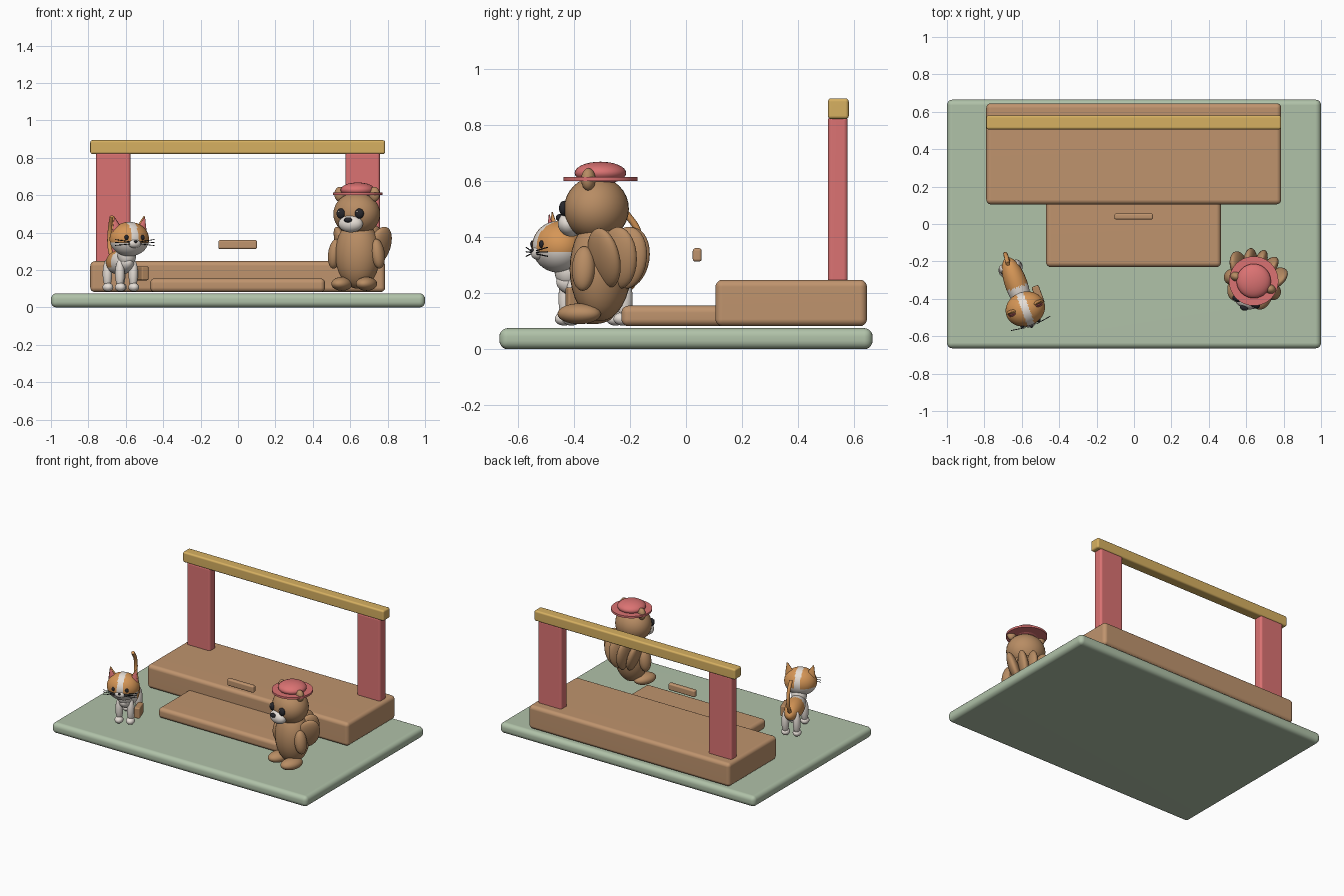
import bpy, bmesh
from math import radians
from mathutils import Matrix, Vector, Euler

if "Cube" in bpy.data.objects:
    bpy.data.objects.remove(bpy.data.objects["Cube"], do_unlink=True)


def material(name, *srgb):
    m = bpy.data.materials.new(name)
    m.use_nodes = True
    col = [((c + 0.055) / 1.055) ** 2.4 for c in srgb] + [1]
    m.diffuse_color = col
    m.node_tree.nodes["Principled BSDF"].inputs["Base Color"].default_value = col
    return m


GREEN = material("sage green", 0.69, 0.76, 0.66)
WOOD = material("wood brown", 0.75, 0.58, 0.43)
RED = material("soft red", 0.86, 0.45, 0.45)
GOLD = material("gold", 0.84, 0.69, 0.38)
FUR = material("brown fur", 0.72, 0.55, 0.39)
ORANGE = material("orange fur", 0.84, 0.59, 0.34)
WHITE = material("warm white", 0.90, 0.87, 0.84)
DARK = material("dark charcoal", 0.15, 0.15, 0.17)
WORLD = Matrix.Identity(4)


def finish(bm, name, frame, loc, rot, mats):
    me = bpy.data.meshes.new(name)
    bm.to_mesh(me)
    bm.free()
    for m in mats:
        me.materials.append(m)
    ob = bpy.data.objects.new(name, me)
    bpy.context.collection.objects.link(ob)
    turn = Euler([radians(a) for a in rot]).to_matrix().to_4x4()
    ob.matrix_world = frame @ Matrix.Translation(loc) @ turn
    bpy.ops.object.select_all(action="DESELECT")
    ob.select_set(True)
    bpy.context.view_layer.objects.active = ob
    bpy.ops.object.shade_smooth_by_angle(angle=radians(40))
    return ob


def box(name, lo, hi, mat, bevel, frame=WORLD):
    lo, hi = Vector(lo), Vector(hi)
    bm = bmesh.new()
    bmesh.ops.create_cube(bm, size=1)
    bmesh.ops.scale(bm, vec=hi - lo, verts=bm.verts)
    bmesh.ops.bevel(bm, geom=bm.edges[:], offset=bevel, segments=5,
                    profile=0.5, affect="EDGES")
    ob = finish(bm, name, frame, (lo + hi) / 2, (0, 0, 0), [mat])
    ob.modifiers.new("even shading", "WEIGHTED_NORMAL").keep_sharp = True
    return ob


def ball(name, loc, radii, mats, frame, rot=(0, 0, 0), rule=None, segs=32):
    """Ellipsoid; rule picks a material from the face centre."""
    bm = bmesh.new()
    bmesh.ops.create_uvsphere(bm, u_segments=segs, v_segments=segs // 2, radius=1)
    bmesh.ops.scale(bm, vec=radii, verts=bm.verts)
    if rule:
        for f in bm.faces:
            f.material_index = rule(f.calc_center_median())
    return finish(bm, name, frame, loc, rot, mats)


def cone(name, loc, r1, r2, depth, mat, frame, rot=(0, 0, 0), flat=1, sides=32):
    bm = bmesh.new()
    bmesh.ops.create_cone(bm, cap_ends=True, segments=sides, radius1=r1,
                          radius2=r2, depth=depth)
    bmesh.ops.scale(bm, vec=(1, flat, 1), verts=bm.verts)
    return finish(bm, name, frame, loc, rot, [mat])


def tube(name, points, radius, mat, frame):
    cu = bpy.data.curves.new(name, "CURVE")
    cu.dimensions = "3D"
    cu.bevel_depth = radius
    cu.bevel_resolution = 3
    cu.use_fill_caps = True
    sp = cu.splines.new("BEZIER")
    sp.bezier_points.add(len(points) - 1)
    for bp, p in zip(sp.bezier_points, points):
        bp.co = p
        bp.handle_left_type = bp.handle_right_type = "AUTO"
    cu.materials.append(mat)
    ob = bpy.data.objects.new(name, cu)
    bpy.context.collection.objects.link(ob)
    ob.matrix_world = frame


SIDES = (("left", 1), ("right", -1))

# Stage and frame
box("ground_slab", (-1, -0.665, 0), (1, 0.665, 0.075), GREEN, 0.03)
box("front_step", (-0.47, -0.23, 0.082), (0.465, 0.15, 0.155), WOOD, 0.025)
box("rear_platform", (-0.79, 0.105, 0.082), (0.787, 0.645, 0.247), WOOD, 0.025)
for side, s in SIDES:
    box(side + "_post", (s * 0.667 - 0.092, 0.506, 0.235),
        (s * 0.667 + 0.092, 0.576, 0.83), RED, 0.015)
box("top_beam", (-0.79, 0.506, 0.82), (0.787, 0.58, 0.894), GOLD, 0.012)
box("floating_plank", (-0.105, 0.024, 0.312), (0.102, 0.056, 0.36), WOOD, 0.01)

# Cat body
CAT = Matrix.Translation((-0.63, -0.32, 0)) @ Matrix.Rotation(radians(20), 4, "Z")
ball("cat_body", (0, 0, 0.24), (0.06, 0.15, 0.066), [WHITE, ORANGE], CAT, segs=48,
     rule=lambda c: int(c.y > -0.02 and c.z > -0.025))
ball("cat_neck", (0, -0.105, 0.28), (0.05, 0.05, 0.06), [WHITE], CAT)
for side, s in SIDES:
    for end, y in (("front", -0.1), ("rear", 0.095)):
        name = f"cat_{end}_{side}_"
        ball(name + "leg", (s * 0.038, y, 0.18), (0.025, 0.028, 0.08), [WHITE], CAT)
        ball(name + "paw", (s * 0.038, y - 0.008, 0.108), (0.028, 0.034, 0.024),
             [WHITE], CAT)
tube("cat_tail", [(0, 0.125, 0.26), (0, 0.165, 0.33), (0, 0.158, 0.42),
                  (-0.005, 0.115, 0.485)], 0.012, ORANGE, CAT)
box("cat_satchel", (0.07, -0.145, 0.145), (0.11, -0.045, 0.22), FUR, 0.008, CAT)

# Cat head
ball("cat_head", (0, -0.143, 0.365), (0.107, 0.092, 0.092), [ORANGE, WHITE], CAT,
     segs=64, rule=lambda c: int(c.z < -0.02 or abs(c.x) < 0.02))
ball("cat_muzzle", (0, -0.222, 0.342), (0.036, 0.022, 0.024), [WHITE], CAT)
ball("cat_nose", (0, -0.243, 0.352), (0.009, 0.007, 0.007), [DARK], CAT, segs=16)
for side, s in SIDES:
    cone(f"cat_{side}_ear", (s * 0.078, -0.135, 0.45), 0.034, 0.003, 0.08,
         ORANGE, CAT, (0, s * 14, 0), 0.5)
    cone(f"cat_{side}_inner_ear", (s * 0.078, -0.147, 0.447), 0.028, 0.002, 0.07,
         RED, CAT, (0, s * 14, 0), 0.45)
    ball(f"cat_{side}_eye", (s * 0.045, -0.224, 0.374), (0.012, 0.009, 0.014),
         [DARK], CAT, segs=16)
    for i in (-1, 0, 1):
        tube(f"cat_{side}_whisker", [(s * 0.03, -0.238, 0.345 + i * 0.006),
                                     (s * 0.112, -0.225, 0.347 + i * 0.016)],
             0.002, DARK, CAT)

# Bear body
BEAR = Matrix.Translation((0.64, -0.305, 0)) @ Matrix.Rotation(radians(-20), 4, "Z")
ball("bear_body", (0, 0, 0.285), (0.122, 0.108, 0.185), [FUR], BEAR)
ball("bear_head", (0, -0.015, 0.5), (0.127, 0.114, 0.115), [FUR], BEAR)
for side, s in SIDES:
    ball(f"bear_{side}_arm", (s * 0.122, -0.02, 0.287), (0.036, 0.042, 0.08),
         [FUR], BEAR, (0, s * -8, 0))
    ball(f"bear_{side}_foot", (s * 0.07, -0.055, 0.126), (0.053, 0.08, 0.037),
         [FUR], BEAR)
    ball(f"bear_{side}_ear", (s * 0.098, -0.01, 0.605), (0.03, 0.025, 0.04),
         [FUR], BEAR)
    ball(f"bear_{side}_eye", (s * 0.052, -0.118, 0.502), (0.025, 0.018, 0.027),
         [DARK], BEAR)
    ball(f"bear_{side}_eye_glint", (s * 0.052 - 0.006, -0.134, 0.512),
         (0.005, 0.004, 0.005), [WHITE], BEAR, segs=12)
ball("bear_muzzle", (0, -0.11, 0.447), (0.068, 0.045, 0.046), [WHITE], BEAR)
ball("bear_nose", (0, -0.152, 0.468), (0.022, 0.015, 0.014), [DARK], BEAR)

# Bushy tail as a fan of lobes
for k in range(-2, 3):
    ball("bear_tail_lobe", (k * 0.052, 0.1 - 0.012 * k * k, 0.325),
         (0.034, 0.075, 0.112), [FUR], BEAR, (-8, k * 9, k * -14))

# Hat
cone("hat_brim", (0, 0, 0.607), 0.132, 0.132, 0.014, RED, BEAR, sides=48)
ball("hat_crown", (0, 0, 0.628), (0.092, 0.092, 0.04), [RED], BEAR)
